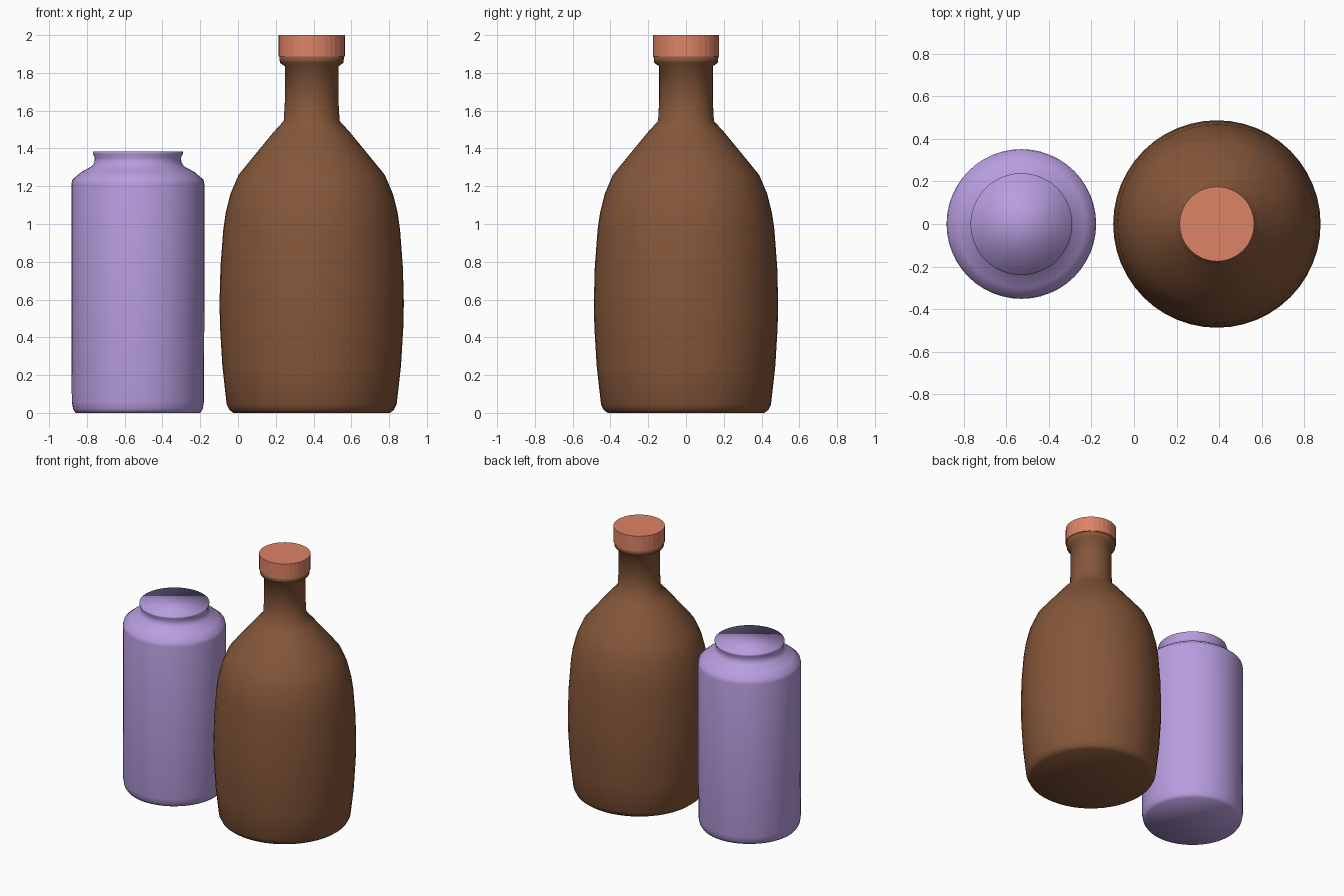
import bpy, bmesh, math

if "Cube" in bpy.data.objects:
    bpy.data.objects.remove(bpy.data.objects["Cube"])


def material(name, rgb):
    m = bpy.data.materials.new(name)
    m.diffuse_color = (*rgb, 1)
    m.use_nodes = True
    m.node_tree.nodes["Principled BSDF"].inputs["Base Color"].default_value = m.diffuse_color
    return m


def lathe(name, profile, x, mat, sides=48, smooth=True):
    """Closed turned solid from (radius, height) points, bottom to top."""
    bm = bmesh.new()
    rings = []
    for r, z in profile:
        rings.append([bm.verts.new((r * math.cos(2 * math.pi * i / sides),
                                    r * math.sin(2 * math.pi * i / sides), z))
                      for i in range(sides)])
    for a, b in zip(rings, rings[1:]):
        for i in range(sides):
            j = (i + 1) % sides
            bm.faces.new((a[i], a[j], b[j], b[i]))
    bm.faces.new(rings[0][::-1])
    bm.faces.new(rings[-1])
    for f in bm.faces:
        f.smooth = smooth
    me = bpy.data.meshes.new(name)
    bm.to_mesh(me)
    bm.free()
    me.materials.append(mat)
    ob = bpy.data.objects.new(name, me)
    ob.location.x = x
    bpy.context.collection.objects.link(ob)
    return ob


lilac = material("lilac", (0.48, 0.34, 0.74))
brown = material("brown", (0.235, 0.095, 0.042))
coral = material("coral", (0.73, 0.227, 0.136))

# Wide-necked jar with a flared lip
lathe("jar", [(0.33, 0), (0.343, 0.02), (0.35, 0.06), (0.352, 0.62), (0.352, 1.21),
              (0.347, 1.235), (0.30, 1.275), (0.245, 1.305), (0.231, 1.325),
              (0.228, 1.35), (0.238, 1.372), (0.239, 1.384)], -0.53, lilac)

# Bulging bottle with a narrow neck and collar
lathe("bottle", [(0.415, 0), (0.435, 0.015), (0.45, 0.045), (0.473, 0.25), (0.485, 0.45),
                 (0.488, 0.58), (0.483, 0.77), (0.468, 0.97), (0.455, 1.06), (0.43, 1.16),
                 (0.387, 1.26), (0.295, 1.373), (0.203, 1.485), (0.148, 1.545),
                 (0.142, 1.65), (0.142, 1.835), (0.168, 1.853), (0.172, 1.89)],
      0.39, brown)

# Flat-sided stopper cap
lathe("bottle_cap", [(0.176, 1.887), (0.176, 2.0)], 0.39, coral, sides=32, smooth=False)
